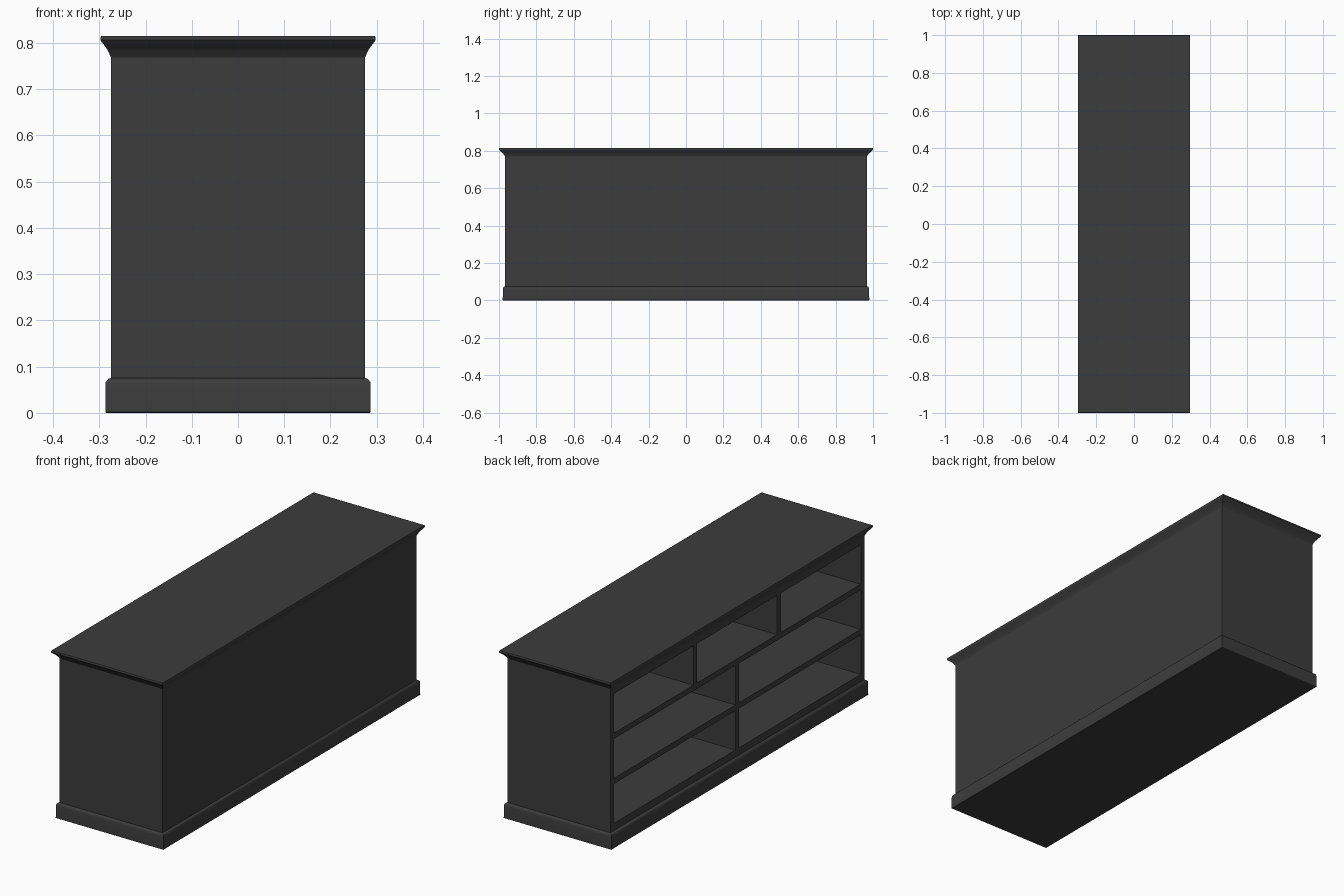
import bpy
import bmesh
import math

if "Cube" in bpy.data.objects:
    bpy.data.objects.remove(bpy.data.objects["Cube"])

# Single painted finish
paint = bpy.data.materials.new("charcoal paint")
paint.use_nodes = True
colour = (0.045, 0.045, 0.045, 1.0)
paint.diffuse_color = colour
bsdf = next(n for n in paint.node_tree.nodes if n.type == "BSDF_PRINCIPLED")
bsdf.inputs["Base Color"].default_value = colour

HX, HY = 0.275, 0.967        # cabinet half depth and half length
Z0, Z1 = 0.075, 0.77         # cabinet bottom and top
T = 0.0275                   # shelf and divider thickness
SIDE = 0.024                 # end panel thickness
RAIL = 0.035                 # top and bottom rail height
FRONT = -0.273               # front edge of shelves
BACK = HX - 0.02             # inside of back panel


def finish(name, bm):
    bmesh.ops.recalc_face_normals(bm, faces=bm.faces)
    mesh = bpy.data.meshes.new(name)
    bm.to_mesh(mesh)
    bm.free()
    mesh.materials.append(paint)
    obj = bpy.data.objects.new(name, mesh)
    bpy.context.collection.objects.link(obj)
    return obj


def box(name, x0, x1, y0, y1, z0, z1):
    bm = bmesh.new()
    bmesh.ops.create_cube(bm, size=1)
    for v in bm.verts:
        v.co.x = x1 if v.co.x > 0 else x0
        v.co.y = y1 if v.co.y > 0 else y0
        v.co.z = z1 if v.co.z > 0 else z0
    return finish(name, bm)


def moulding(name, profile):
    """Rectangular loft through (x overhang, y overhang, z) levels."""
    bm = bmesh.new()
    rings = []
    for ox, oy, z in profile:
        rings.append([bm.verts.new((sx * (HX + ox), sy * (HY + oy), z))
                      for sx, sy in ((-1, -1), (1, -1), (1, 1), (-1, 1))])
    for low, high in zip(rings, rings[1:]):
        for i in range(4):
            j = (i + 1) % 4
            bm.faces.new((low[i], low[j], high[j], high[i]))
    bm.faces.new(rings[0][::-1])
    bm.faces.new(rings[-1])
    obj = finish(name, bm)
    bpy.ops.object.select_all(action="DESELECT")
    obj.select_set(True)
    bpy.context.view_layer.objects.active = obj
    bpy.ops.object.shade_smooth_by_angle(angle=math.radians(28))


# Plinth with a rounded upper edge
base = [(0.010, 0.010, 0.0), (0.012, 0.013, 0.002)]
for k in range(5):
    a = math.radians(90 * k / 4)
    off = 0.012 * math.cos(a)
    base.append((off, off, 0.061 + 0.014 * math.sin(a)))
moulding("plinth", base)

# Flared top moulding, fraction of overhang against height
flare = [(0.0, 0.769), (0.12, 0.775), (0.3, 0.784), (0.52, 0.791),
         (0.72, 0.797), (0.93, 0.803), (1.0, 0.806), (1.0, 0.812), (0.95, 0.815)]
moulding("top_moulding", [(0.022 * f, 0.033 * f, z) for f, z in flare])

# End panels, back and rails
inner = HY - SIDE
for name, s in (("left_end_panel", 1), ("right_end_panel", -1)):
    ys = sorted((s * inner, s * HY))
    box(name, -HX, HX, ys[0], ys[1], Z0 - 0.01, Z1)
box("back_panel", BACK, HX, -inner, inner, Z0 - 0.01, Z1)
box("bottom_rail", FRONT, BACK, -inner, inner, Z0 - 0.01, Z0 + RAIL)
box("top_rail", FRONT, BACK, -inner, inner, Z1 - RAIL, Z1)

# Three rows of openings: two bays, two bays, three bays
row_height = (Z1 - Z0 - 2 * RAIL - 2 * T) / 3
for row, bays in enumerate((2, 2, 3)):
    z = Z0 + RAIL + row * (row_height + T)
    if row < 2:
        box(f"shelf_{row + 1}", FRONT, BACK, -inner, inner,
            z + row_height, z + row_height + T)
    bay = (2 * inner - (bays - 1) * T) / bays
    for i in range(1, bays):
        y = -inner + i * bay + (i - 1) * T
        box(f"divider_{row + 1}_{i}", FRONT, BACK, y, y + T, z, z + row_height)
